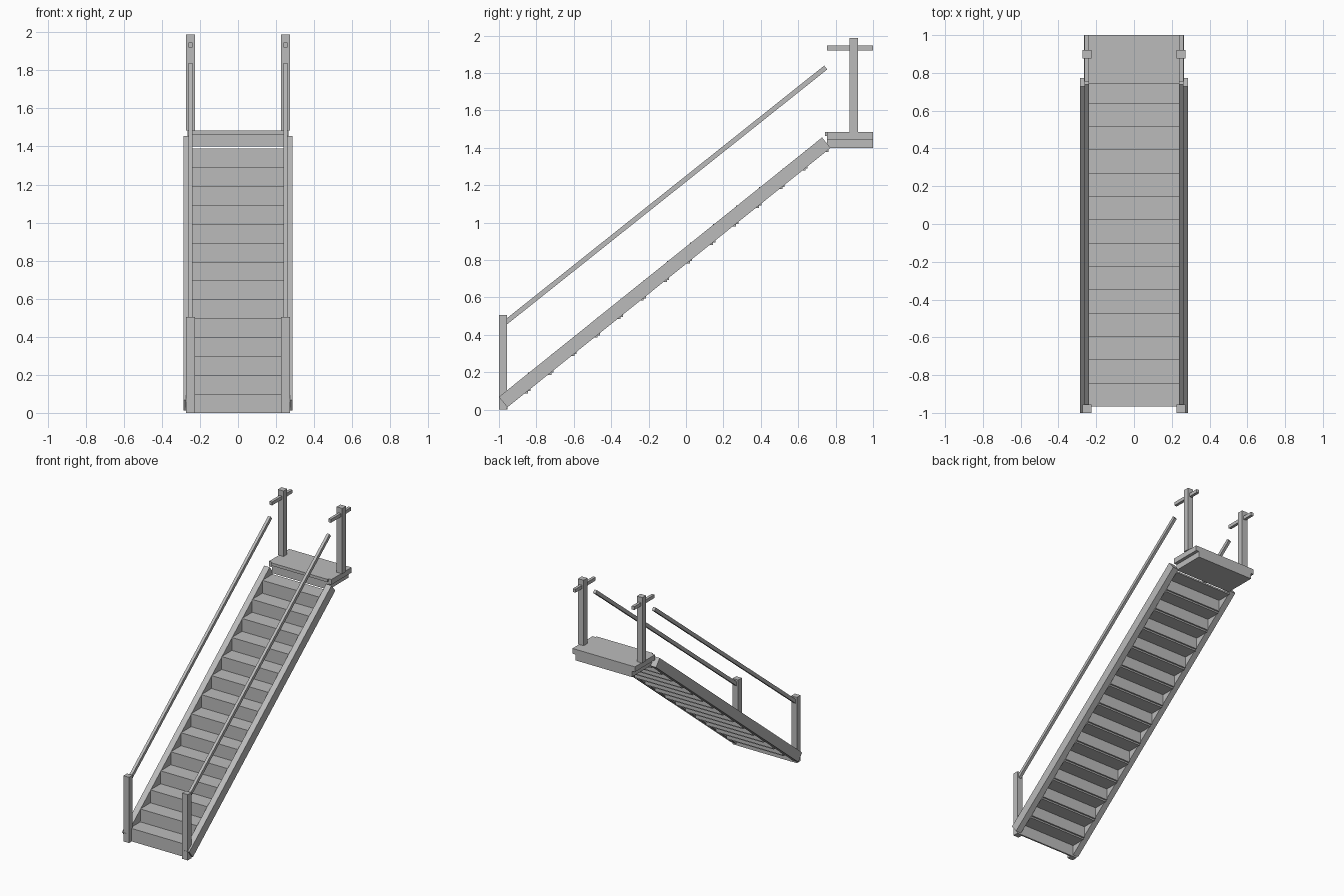
import bpy
import bmesh
from math import atan2, hypot
from mathutils import Matrix, Vector

cube = bpy.data.objects.get("Cube")
if cube:
    bpy.data.objects.remove(cube, do_unlink=True)

grey = bpy.data.materials.new("plain grey")
grey.use_nodes = True
COLOUR = (0.5, 0.5, 0.5, 1)
grey.diffuse_color = COLOUR
grey.node_tree.nodes["Principled BSDF"].inputs["Base Color"].default_value = COLOUR


def add_box(bm, x, y, z):
    """Axis-aligned box from (low, high) pairs."""
    centre = Vector([(a + b) / 2 for a, b in (x, y, z)])
    size = [b - a for a, b in (x, y, z)]
    bmesh.ops.create_cube(bm, size=1, matrix=Matrix.Translation(centre) @ Matrix.Diagonal((*size, 1)))


def add_beam(bm, x, start, end, depth):
    """Sloping beam in the y-z plane with square-cut ends."""
    dy, dz = end[0] - start[0], end[1] - start[1]
    centre = Vector(((x[0] + x[1]) / 2, (start[0] + end[0]) / 2, (start[1] + end[1]) / 2))
    size = Matrix.Diagonal((x[1] - x[0], hypot(dy, dz), depth, 1))
    turn = Matrix.Rotation(atan2(dz, dy), 4, 'X')
    bmesh.ops.create_cube(bm, size=1, matrix=Matrix.Translation(centre) @ turn @ size)


def finish(name, bm):
    mesh = bpy.data.meshes.new(name)
    bm.to_mesh(mesh)
    bm.free()
    mesh.materials.append(grey)
    bpy.context.collection.objects.link(bpy.data.objects.new(name, mesh))


def box(name, x, y, z):
    bm = bmesh.new()
    add_box(bm, x, y, z)
    finish(name, bm)


# Flight of steps: one riser and one tread each
STEPS, RUN, RISE, FRONT, PLATE = 14, 0.1235, 0.0992, -0.967, 0.012
HALF = 0.24
treads, risers = bmesh.new(), bmesh.new()
for i in range(STEPS):
    y, z = FRONT + i * RUN, i * RISE
    add_box(risers, (-HALF, HALF), (y, y + PLATE), (z, z + RISE - PLATE))
    add_box(treads, (-HALF, HALF), (y, y + RUN), (z + RISE - PLATE, z + RISE))
finish("treads", treads)
finish("risers", risers)

# Landing: wide deck over a narrower base, with a nosing at the front
box("landing_deck", (-0.265, 0.265), (0.755, 1), (1.445, 1.485))
box("landing_base", (-HALF, HALF), (0.755, 1), (1.4, 1.445))
box("landing_nosing", (-HALF, HALF), (0.742, 0.755), (1.463, 1.485))

# Sides, repeated left and right
for side, s in (("left", 1), ("right", -1)):
    def span(a, b):
        return tuple(sorted((s * a, s * b)))

    post = span(0.226, 0.273)
    rail = span(0.239, 0.261)
    box(side + "_bottom_post", post, (-1, -0.956), (0, 0.505))
    box(side + "_top_post", post, (0.875, 0.92), (1.485, 1.988))
    box(side + "_top_rail", rail, (0.755, 1), (1.92, 1.946))

    bm = bmesh.new()
    add_beam(bm, span(HALF, 0.286), (-0.978, 0.04), (0.75, 1.427), 0.072)
    finish(side + "_stringer", bm)

    bm = bmesh.new()
    add_beam(bm, rail, (-0.965, 0.466), (0.747, 1.829), 0.026)
    finish(side + "_handrail", bm)
